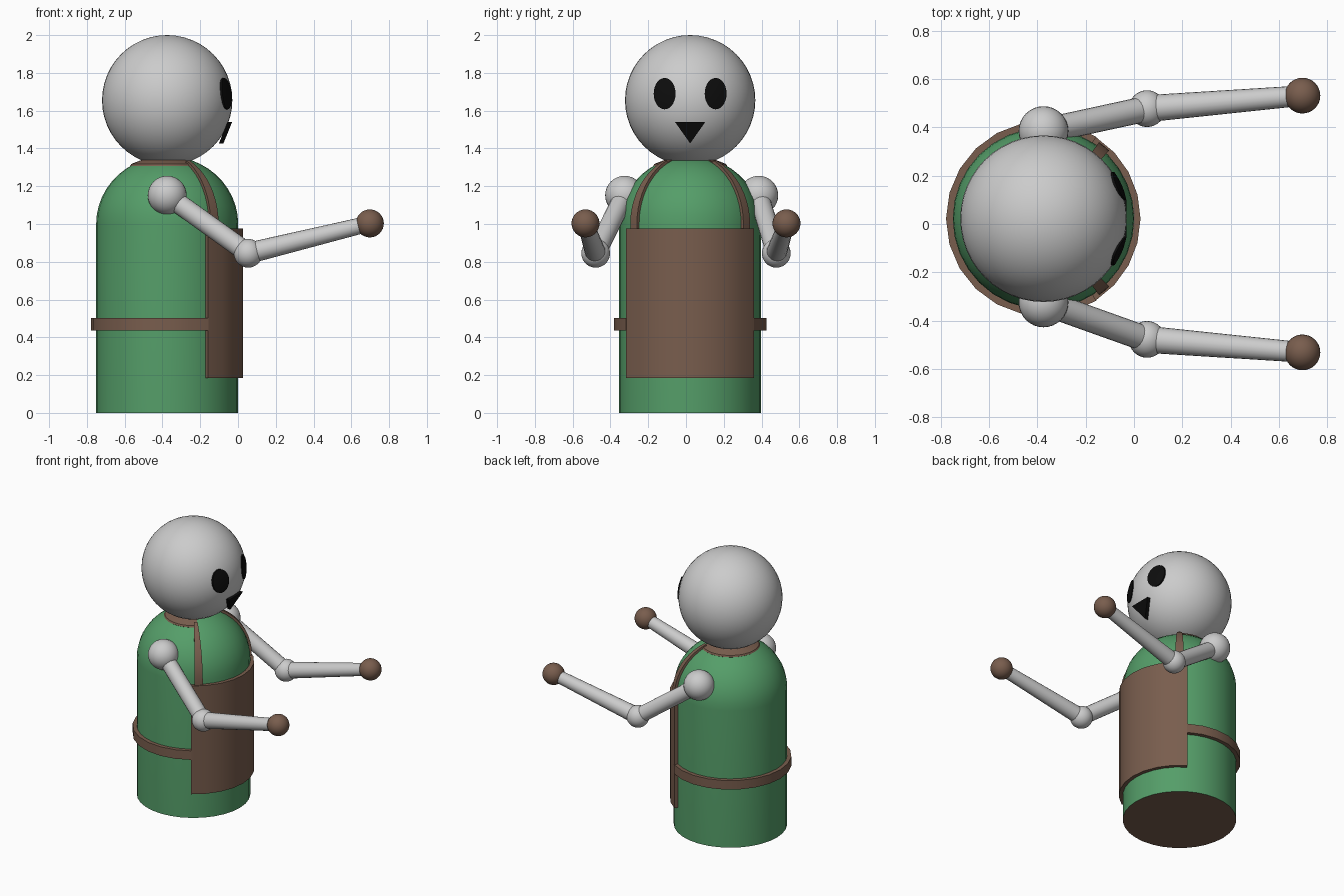
import bpy, bmesh, math
from mathutils import Vector

if "Cube" in bpy.data.objects:
    bpy.data.objects.remove(bpy.data.objects["Cube"])

CX, CY = -0.375, 0.022          # body axis
R, SHOULDER_Z = 0.376, 1.0      # body radius, start of dome
HEAD_Z, HEAD_R = 1.655, 0.345


def material(name, rgb):
    m = bpy.data.materials.new(name)
    m.diffuse_color = (*rgb, 1)
    m.use_nodes = True
    m.node_tree.nodes["Principled BSDF"].inputs["Base Color"].default_value = m.diffuse_color
    return m


GREEN = material("green", (0.09, 0.34, 0.14))
BROWN = material("brown", (0.19, 0.11, 0.075))
BLACK = material("black", (0.004, 0.004, 0.004))


def make(name, bm, mats=(), angle=35):
    bmesh.ops.recalc_face_normals(bm, faces=bm.faces)
    me = bpy.data.meshes.new(name)
    bm.to_mesh(me)
    bm.free()
    ob = bpy.data.objects.new(name, me)
    bpy.context.collection.objects.link(ob)
    for m in mats:
        me.materials.append(m)
    bpy.ops.object.select_all(action='DESELECT')
    ob.select_set(True)
    bpy.context.view_layer.objects.active = ob
    bpy.ops.object.shade_smooth_by_angle(angle=math.radians(angle))
    return ob


def ball(name, center, radius, mats=(), seg=32):
    bm = bmesh.new()
    bmesh.ops.create_uvsphere(bm, u_segments=seg, v_segments=seg // 2, radius=radius)
    bmesh.ops.translate(bm, verts=bm.verts, vec=center)
    return make(name, bm, mats)


def rod(name, a, b, ra, rb):
    a, b = Vector(a), Vector(b)
    bm = bmesh.new()
    bmesh.ops.create_cone(bm, cap_ends=True, segments=20, radius1=ra, radius2=rb,
                          depth=(b - a).length)
    bm.transform((b - a).to_track_quat('Z', 'Y').to_matrix().to_4x4())
    bmesh.ops.translate(bm, verts=bm.verts, vec=(a + b) / 2)
    return make(name, bm)


def band(name, a0, a1, steps, profile, mats):
    """Sweep a closed (radius, z) profile around the body axis between two angles."""
    bm = bmesh.new()
    rings = []
    for i in range(steps + 1):
        t = math.radians(a0 + (a1 - a0) * i / steps)
        rings.append([bm.verts.new((CX + r * math.cos(t), CY + r * math.sin(t), z))
                      for r, z in profile])
    n = len(profile)
    for p, q in zip(rings, rings[1:]):
        for j in range(n):
            k = (j + 1) % n
            bm.faces.new((p[j], p[k], q[k], q[j]))
    bm.faces.new(rings[0])
    bm.faces.new(rings[-1])
    return make(name, bm, mats)


def dome(radius, h0, h1, n):
    """Points (r, z) along the dome between two elevation angles."""
    return [(radius * math.cos(math.radians(h0 + (h1 - h0) * i / n)),
             SHOULDER_Z + 0.955 * radius * math.sin(math.radians(h0 + (h1 - h0) * i / n)))
            for i in range(n + 1)]


# body: cylinder with domed shoulders, brown underside
bm = bmesh.new()
pts = [(R, 0)] + dome(R, 0, 78, 10)
loops = []
for r, z in pts:
    loops.append([bm.verts.new((CX + r * math.cos(i * math.tau / 32),
                                CY + r * math.sin(i * math.tau / 32), z)) for i in range(32)])
for p, q in zip(loops, loops[1:]):
    for i in range(32):
        bm.faces.new((p[i], p[(i + 1) % 32], q[(i + 1) % 32], q[i]))
bm.faces.new(loops[-1])
bm.faces.new(loops[0]).material_index = 1
make("body", bm, (GREEN, BROWN))

# head
ball("head", (CX, CY, HEAD_Z), HEAD_R, seg=48)

# apron, belt, neck strap and shoulder straps
band("apron", -57.4, 57.4, 8, [(0.365, 0.185), (0.402, 0.185), (0.402, 0.976), (0.365, 0.976)], (BROWN,))
band("belt", 57, 303, 16, [(0.36, 0.437), (0.404, 0.437), (0.404, 0.503), (0.36, 0.503)], (BROWN,))
band("neck_strap", 46, 314, 20, [(0.17, 1.28), (0.196, 1.308), (0.19, 1.318), (0.125, 1.343), (0.11, 1.33)], (BROWN,))
for side, mid in (("left", 50), ("right", -50)):
    outline = [(0.392, 0.96)] + dome(0.392, 0, 64, 10) + dome(0.365, 64, 0, 10) + [(0.365, 0.96)]
    band(side + "_shoulder_strap", mid - 4, mid + 4, 2, outline, (BROWN,))

# arms
for side, s in (("left", 1), ("right", -1)):
    shoulder = (-0.375, 0.03 + s * 0.355, 1.152)
    elbow = (0.054, s * 0.478, 0.845)
    hand = (0.698, s * 0.532, 1.003)
    ball(side + "_shoulder", shoulder, 0.103)
    ball(side + "_elbow", elbow, 0.076)
    ball(side + "_hand", hand, 0.074, (BROWN,))
    rod(side + "_upper_arm", shoulder, elbow, 0.053, 0.053)
    rod(side + "_forearm", elbow, hand, 0.056, 0.042)


def head_point(y, z, radius):
    return (CX + math.sqrt(radius ** 2 - y * y - (z - HEAD_Z) ** 2), CY + y, z)


# eyes: oval patches that follow the head
for side, s in (("left", 1), ("right", -1)):
    bm = bmesh.new()
    n = 28
    rings = []
    for radius, f in ((0.335, 1), (0.352, 1), (0.353, 0.5)):
        rings.append([bm.verts.new(head_point(s * 0.135 + 0.058 * f * math.cos(i * math.tau / n),
                                              1.69 + 0.083 * f * math.sin(i * math.tau / n), radius))
                      for i in range(n)])
    for p, q in zip(rings, rings[1:]):
        for i in range(n):
            bm.faces.new((p[i], p[(i + 1) % n], q[(i + 1) % n], q[i]))
    bm.faces.new(rings[0])
    bm.faces.new(rings[-1])
    make(side + "_eye", bm, (BLACK,))

# mouth: thin tilted triangle
bm = bmesh.new()
front, back = [[bm.verts.new((x + dx, CY + y, z)) for x, y, z in
                ((-0.031, -0.08, 1.54), (-0.031, 0.08, 1.54), (-0.077, 0, 1.427))]
               for dx in (0, -0.024)]
bm.faces.new(front)
bm.faces.new(back)
for i in range(3):
    j = (i + 1) % 3
    bm.faces.new((front[i], front[j], back[j], back[i]))
make("mouth", bm, (BLACK,))
